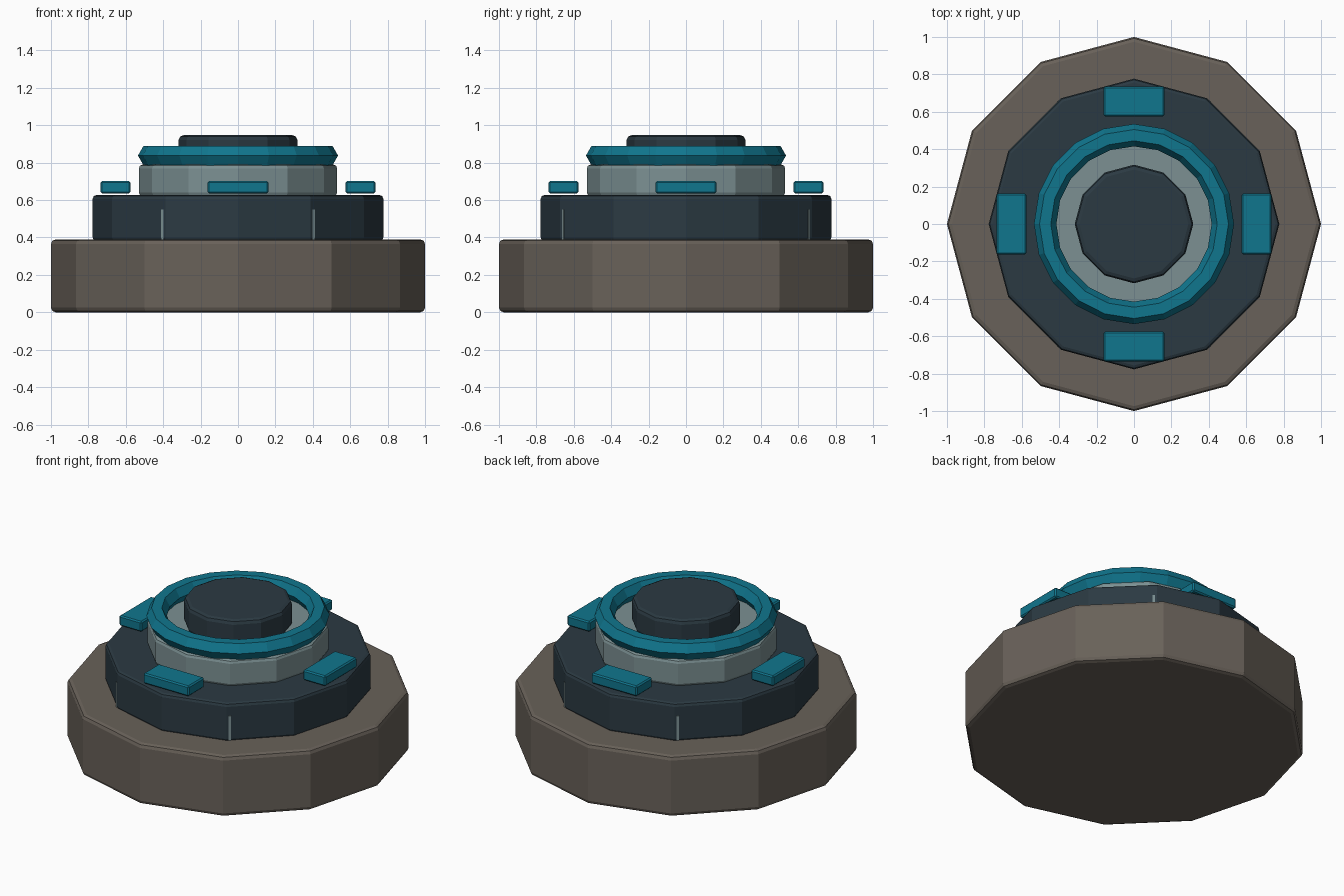
import bpy
from math import radians, cos, sin

if "Cube" in bpy.data.objects:
    bpy.data.objects.remove(bpy.data.objects["Cube"])


def material(name, rgb):
    m = bpy.data.materials.new(name)
    m.diffuse_color = (*rgb, 1)
    m.use_nodes = True
    m.node_tree.nodes["Principled BSDF"].inputs["Base Color"].default_value = m.diffuse_color
    return m


STONE = material("warm stone", (0.14, 0.12, 0.10))
DARK = material("dark slate", (0.024, 0.042, 0.055))
PALE = material("pale metal", (0.20, 0.28, 0.29))
TEAL = material("teal", (0.005, 0.18, 0.27))


def finish(name, mat, bevel=0.0, segments=2):
    ob = bpy.context.object
    ob.name = name
    ob.data.materials.append(mat)
    if bevel:
        b = ob.modifiers.new("bevel", 'BEVEL')
        b.width = bevel
        b.segments = segments
        b.limit_method = 'ANGLE'
        b.angle_limit = radians(40)
    return ob


def tier(name, radius, z0, z1, mat, bevel):
    bpy.ops.mesh.primitive_cylinder_add(vertices=12, radius=radius, depth=z1 - z0,
                                        location=(0, 0, (z0 + z1) / 2))
    return finish(name, mat, bevel)


def block(name, size, loc, angle, mat, bevel=0.0):
    bpy.ops.mesh.primitive_cube_add(size=1, location=loc, rotation=(0, 0, angle))
    bpy.context.object.scale = size
    bpy.ops.object.transform_apply(location=False, rotation=False, scale=True)
    return finish(name, mat, bevel, 1)


# Stacked twelve-sided tiers
tier("base", 1.0, 0.0, 0.39, STONE, 0.025)
tier("middle_tier", 0.777, 0.38, 0.627, DARK, 0.02)
tier("collar", 0.53, 0.62, 0.79, PALE, 0.02)
tier("cap", 0.317, 0.78, 0.947, DARK, 0.025)

# Faceted ring around the collar top
bpy.ops.mesh.primitive_torus_add(major_segments=20, minor_segments=6, major_radius=0.475,
                                 minor_radius=0.06, location=(0, 0, 0.838))
finish("ring", TEAL)

# Four pads on the middle tier
for i in range(4):
    a = radians(90 * i)
    block(f"pad_{i + 1}", (0.16, 0.325, 0.066),
          (0.655 * cos(a), 0.655 * sin(a), 0.669), a, TEAL, 0.008)

# Thin ribs barely proud of the middle tier corners
for i, deg in enumerate((58.5, 121.5, 238.5, 301.5)):
    a = radians(deg)
    block(f"rib_{i + 1}", (0.04, 0.014, 0.165),
          (0.754 * cos(a), 0.754 * sin(a), 0.4675), a, PALE)
